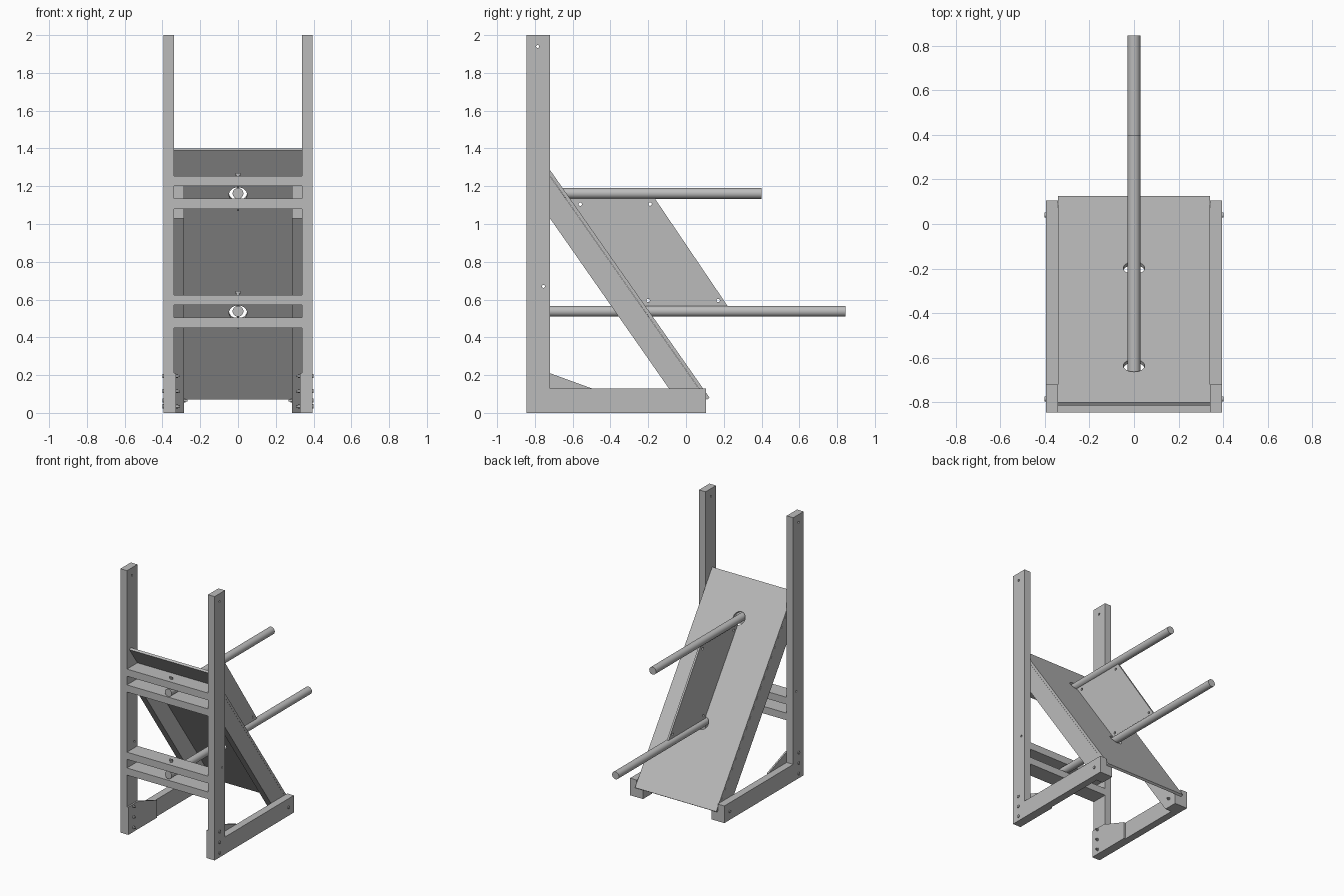
import bpy
import math
from mathutils import Vector

cube = bpy.data.objects.get("Cube")
if cube:
    bpy.data.objects.remove(cube, do_unlink=True)

grey = bpy.data.materials.new("plain grey")
grey.use_nodes = True
colour = (0.5, 0.5, 0.5, 1)
grey.diffuse_color = colour
grey.node_tree.nodes["Principled BSDF"].inputs["Base Color"].default_value = colour


def side_panel(name, outline, x0, x1):
    """Extrude a (y, z) outline between two x positions."""
    n = len(outline)
    verts = [(x, y, z) for x in (x0, x1) for y, z in outline]
    faces = [tuple(reversed(range(n))), tuple(range(n, 2 * n))]
    faces += [(i, (i + 1) % n, n + (i + 1) % n, n + i) for i in range(n)]
    mesh = bpy.data.meshes.new(name)
    mesh.from_pydata(verts, [], faces)
    mesh.materials.append(grey)
    obj = bpy.data.objects.new(name, mesh)
    bpy.context.collection.objects.link(obj)
    # Consistent outward normals for cutting
    bpy.ops.object.select_all(action='DESELECT')
    obj.select_set(True)
    bpy.context.view_layer.objects.active = obj
    bpy.ops.object.mode_set(mode='EDIT')
    bpy.ops.mesh.select_all(action='SELECT')
    bpy.ops.mesh.normals_make_consistent(inside=False)
    bpy.ops.object.mode_set(mode='OBJECT')
    return obj


def box(name, x0, x1, y0, y1, z0, z1):
    return side_panel(name, [(y0, z0), (y1, z0), (y1, z1), (y0, z1)], x0, x1)


def rod(name, start, end, radius, sides=32):
    a, b = Vector(start), Vector(end)
    bpy.ops.mesh.primitive_cylinder_add(vertices=sides, radius=radius,
                                        depth=(b - a).length, location=(a + b) / 2)
    obj = bpy.context.object
    obj.name = name
    obj.rotation_euler = (b - a).to_track_quat('Z', 'Y').to_euler()
    obj.data.materials.append(grey)
    bpy.ops.object.shade_smooth_by_angle(angle=math.radians(35))
    return obj


def drill(obj, start, end, radius):
    cutter = rod("drill_cutter", start, end, radius)
    cutter.hide_render = True
    mod = obj.modifiers.new("hole", 'BOOLEAN')
    mod.operation = 'DIFFERENCE'
    mod.solver = 'EXACT'
    mod.object = cutter
    bpy.context.view_layer.objects.active = obj
    bpy.ops.object.modifier_apply(modifier=mod.name)
    bpy.data.objects.remove(cutter, do_unlink=True)


FRONT, POST_BACK, RAIL_BACK = -0.845, -0.72, 0.105
OUT, IN, BRACE_IN = 0.395, 0.34, 0.287

# Side frames: posts, base rails, gusset plates and sloping braces
for side, s in (("left", 1), ("right", -1)):
    post = box(side + "_post", s * IN, s * OUT, FRONT, POST_BACK, 0, 2)
    for y, z in ((-0.785, 1.94), (-0.755, 0.67)):
        drill(post, (s * 0.3, y, z), (s * 0.45, y, z), 0.008)
    box(side + "_base_rail", s * IN, s * OUT, POST_BACK, RAIL_BACK, 0, 0.13)
    side_panel(side + "_gusset",
               [(FRONT, 0), (-0.5, 0), (-0.5, 0.13), (POST_BACK, 0.21), (FRONT, 0.21)],
               s * 0.328, s * IN)
    side_panel(side + "_brace",
               [(POST_BACK, 1.03), (0, 0), (RAIL_BACK, 0), (RAIL_BACK, 0.076),
                (POST_BACK, 1.253)], s * BRACE_IN, s * IN)

    # Bolts with round heads outside and nuts inside
    bolts = [(-0.785, z, 0.328) for z in (0.195, 0.115, 0.035)] + [(0.04, 0.065, BRACE_IN)]
    for y, z, inner in bolts:
        rod(side + "_bolt", (s * (inner - 0.02), y, z), (s * 0.398, y, z), 0.006, 12)
        rod(side + "_bolt_head", (s * OUT, y, z), (s * 0.401, y, z), 0.011, 16)
        rod(side + "_nut", (s * (inner - 0.01), y, z), (s * inner, y, z), 0.011, 6)

# Cross rails in two pairs
for z in (0.45, 0.57, 1.08, 1.2):
    box("cross_rail", -IN, IN, FRONT, POST_BACK, z, z + 0.054)

# Sloping back board with two clearance holes
board = side_panel("sloping_board",
                   [(-0.8, 1.4), (0.125, 0.08), (0.11, 0.07), (-0.815, 1.39)], -IN, IN)
normal = Vector((0, 0.819, 0.574))
for y, z in ((-0.2, 0.538), (-0.64, 1.162)):
    centre = Vector((0, y, z))
    drill(board, centre - normal * 0.1, centre + normal * 0.1, 0.048)

# Horizontal bars, each held by an upright bolt with a wing nut
for name, z, end in (("lower", 0.538, 0.845), ("upper", 1.162, 0.4)):
    rod(name + "_bar", (0, -0.835, z), (0, end, z), 0.0285)
    y = -0.8
    rod(name + "_bar_bolt", (0, y, z - 0.092), (0, y, z + 0.105), 0.005, 12)
    rod(name + "_wing_nut", (0, y, z + 0.086), (0, y, z + 0.098), 0.01, 12)
    box(name + "_wing", -0.014, 0.014, y - 0.003, y + 0.003, z + 0.092, z + 0.108)

# Thin fin plate joining the bars
fin = side_panel("fin_plate",
                 [(-0.615, 1.135), (-0.165, 1.135), (0.22, 0.566), (-0.22, 0.566)],
                 -0.007, 0.007)
for y, z in ((-0.56, 1.105), (-0.19, 1.105), (-0.2, 0.595), (0.17, 0.595)):
    drill(fin, (-0.05, y, z), (0.05, y, z), 0.009)
